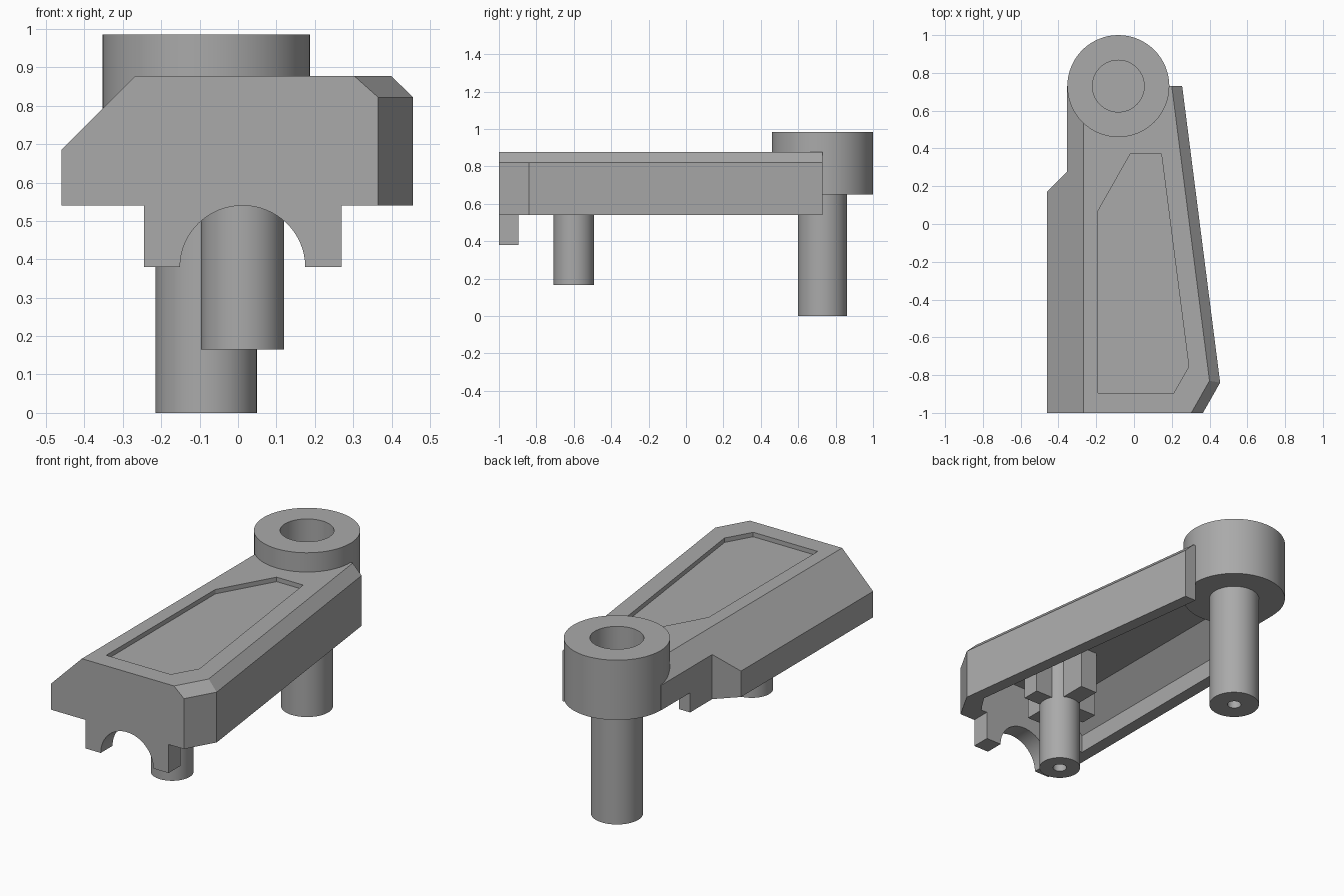
import bpy, bmesh, math
from mathutils import Vector

old = bpy.data.objects.get("Cube")
if old:
    bpy.data.objects.remove(old, do_unlink=True)

grey = bpy.data.materials.new("plain_grey")
grey.use_nodes = True
COLOUR = (0.4, 0.4, 0.4, 1)
grey.diffuse_color = COLOUR
grey.node_tree.nodes["Principled BSDF"].inputs["Base Color"].default_value = COLOUR


def finish(name, bm):
    bmesh.ops.recalc_face_normals(bm, faces=bm.faces)
    mesh = bpy.data.meshes.new(name)
    bm.to_mesh(mesh)
    bm.free()
    mesh.materials.append(grey)
    obj = bpy.data.objects.new(name, mesh)
    bpy.context.collection.objects.link(obj)
    return obj


def prism(points, low, high, axis="z"):
    """Extrude an outline along z, or an xz outline along y."""
    bm = bmesh.new()
    place = (lambda p: (p[0], p[1], low)) if axis == "z" else (lambda p: (p[0], low, p[1]))
    face = bm.faces.new([bm.verts.new(place(p)) for p in points])
    made = bmesh.ops.extrude_face_region(bm, geom=[face])["geom"]
    shift = (0, 0, high - low) if axis == "z" else (0, high - low, 0)
    bmesh.ops.translate(bm, vec=shift, verts=[v for v in made if isinstance(v, bmesh.types.BMVert)])
    return bm


def box(x0, x1, y0, y1, z0, z1):
    return prism([(x0, y0), (x1, y0), (x1, y1), (x0, y1)], z0, z1)


def bevel_cut(bm, a, b, c):
    """Slice off everything above the plane through three points."""
    a, b, c = Vector(a), Vector(b), Vector(c)
    normal = (b - a).cross(c - a).normalized()
    if normal.z < 0:
        normal.negate()
    cut = bmesh.ops.bisect_plane(bm, geom=bm.verts[:] + bm.edges[:] + bm.faces[:],
                                 plane_co=a, plane_no=normal, clear_outer=True)
    edges = [e for e in cut["geom_cut"] if isinstance(e, bmesh.types.BMEdge) and e.is_boundary]
    bmesh.ops.edgeloop_fill(bm, edges=edges)


def lathe(name, x, y, profile, steps=64):
    """Closed ring profile of (radius, height), turned about a vertical axis."""
    bm = bmesh.new()
    verts = [bm.verts.new((x + r, y, z)) for r, z in profile]
    edges = [bm.edges.new(pair) for pair in zip(verts, verts[1:])]
    bmesh.ops.spin(bm, geom=verts + edges, cent=(x, y, 0), axis=(0, 0, 1),
                   angle=math.tau, steps=steps, use_duplicate=False)
    bmesh.ops.remove_doubles(bm, verts=bm.verts, dist=1e-5)
    return finish(name, bm)


def smooth(obj):
    bpy.ops.object.select_all(action="DESELECT")
    obj.select_set(True)
    bpy.context.view_layer.objects.active = obj
    bpy.ops.object.shade_smooth_by_angle(angle=math.radians(30))


def subtract(obj, cutter):
    cutter.hide_render = True
    mod = obj.modifiers.new("cut", "BOOLEAN")
    mod.operation, mod.solver, mod.object = "DIFFERENCE", "EXACT", cutter
    bpy.context.view_layer.objects.active = obj
    bpy.ops.object.modifier_apply(modifier=mod.name)
    bpy.data.objects.remove(cutter, do_unlink=True)


# Arm body with bevelled upper edges
BASE, TOP, HEAD_LOW = 0.54, 0.877, 0.65
outline = [(-0.46, -1), (0.365, -1), (0.456, -0.84), (0.255, 0.73),
           (-0.355, 0.73), (-0.355, 0.275), (-0.46, 0.17)]
bm = prism(outline, BASE, TOP)
bevel_cut(bm, (-0.46, -1, 0.685), (-0.46, 0, 0.685), (-0.268, 0, TOP))
bevel_cut(bm, (0.456, -0.84, 0.822), (0.255, 0.73, 0.822), (0.2, 0.73, TOP))
bevel_cut(bm, (0.365, -1, 0.822), (0.456, -0.84, 0.822), (0.4, -0.83, TOP))
body = finish("arm_body", bm)

# Hollow underside
inner = [(-0.39, -0.895), (0.31, -0.895), (0.378, -0.79), (0.177, 0.8),
         (-0.285, 0.8), (-0.285, 0.305), (-0.39, 0.2)]
bm = prism(inner, BASE - 0.1, 0.78)
bevel_cut(bm, (-0.39, -1, 0.64), (-0.39, 0, 0.64), (-0.25, 0, 0.78))
subtract(body, finish("cavity_cutter", bm))

# Room beneath and within the round head
subtract(body, finish("clearance_cutter", box(-0.6, 0.184, 0.47, 0.9, 0.4, HEAD_LOW)))
HX, HY = -0.083, 0.73
subtract(body, lathe("head_cutter", HX, HY, [(0, 0.5), (0.2, 0.5), (0.2, 1.1), (0, 1.1)]))

# Shallow panel in the top
panel = [(-0.19, -0.895), (0.21, -0.895), (0.29, -0.755),
         (0.145, 0.37), (-0.02, 0.37), (-0.19, 0.07)]
subtract(body, finish("panel_cutter", prism(panel, TOP - 0.025, TOP + 0.1)))

# Round head with its socket
head = lathe("round_head", HX, HY, [(0, HEAD_LOW), (0.27, HEAD_LOW), (0.27, 0.985),
                                    (0.137, 0.985), (0.137, 0.72), (0, 0.72)])
smooth(head)

# Posts with a blind hole in the lower end
for name, x, y, r, low, high in [("rear_post", HX, HY, 0.132, 0, HEAD_LOW + 0.01),
                                 ("front_post", 0.012, -0.6, 0.108, 0.165, 0.79)]:
    smooth(lathe(name, x, y, [(0, low + 0.15), (0.036, low + 0.15), (0.036, low),
                              (r, low), (r, high), (0, high)]))

# Ribs bracing the front post
finish("long_rib", box(-0.04, 0.064, -0.8, -0.36, BASE, 0.79))
finish("cross_rib", box(-0.19, 0.214, -0.65, -0.55, BASE, 0.79))

# Front tab with a half-round arch
CX, R, LOW = 0.012, 0.163, 0.38
arch = [(CX - R * math.cos(math.pi * i / 32), LOW + (BASE - LOW) * math.sin(math.pi * i / 32))
        for i in range(33)]
half = len(arch) // 2
for name, side, part in [("tab_right", -0.245, arch[:half + 1]),
                         ("tab_left", 0.27, arch[half:][::-1])]:
    shape = [(side, BASE), (side, LOW)] + part
    smooth(finish(name, prism(shape, -1, -0.895, "y")))
